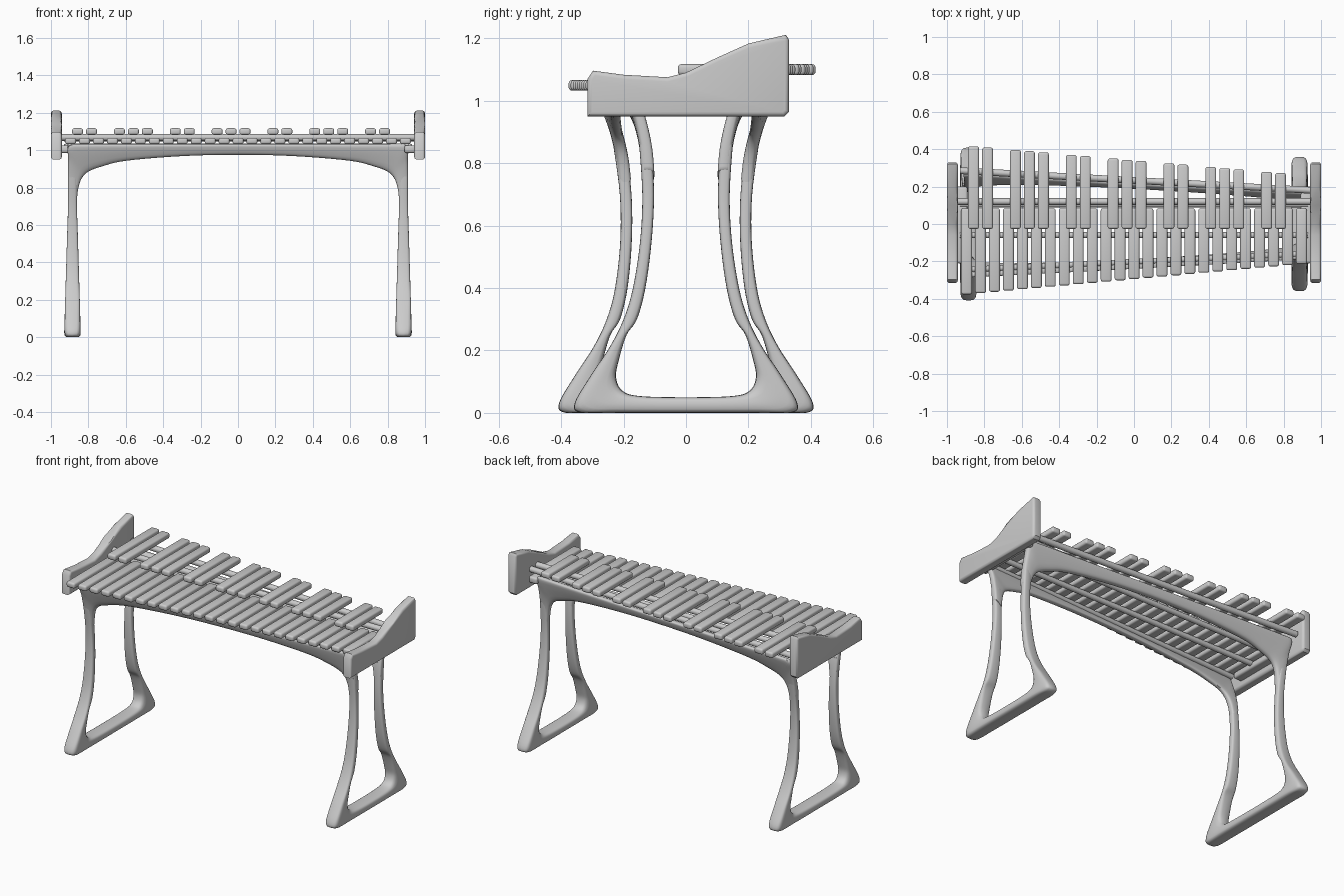
import bpy, bmesh, math
from mathutils import Vector

if "Cube" in bpy.data.objects:
    bpy.data.objects.remove(bpy.data.objects["Cube"])


def finish(name, bm, angle=40):
    bmesh.ops.recalc_face_normals(bm, faces=bm.faces)
    me = bpy.data.meshes.new(name)
    bm.to_mesh(me)
    bm.free()
    ob = bpy.data.objects.new(name, me)
    bpy.context.collection.objects.link(ob)
    bpy.ops.object.select_all(action='DESELECT')
    ob.select_set(True)
    bpy.context.view_layer.objects.active = ob
    bpy.ops.object.shade_smooth_by_angle(angle=math.radians(angle))
    return ob


def spline(p, q, r, s, t):
    return 0.5 * (2 * q + (r - p) * t + (2 * p - 5 * q + 4 * r - s) * t * t
                  + (3 * q - p - 3 * r + s) * t ** 3)


def loft(name, stations, sub=5, sides=20):
    """Smooth tube through stations (outer point, inner point, half thickness)."""
    n = len(stations)
    rows = []
    for i in range(n - 1):
        k = [stations[min(max(i + d, 0), n - 1)] for d in (-1, 0, 1, 2)]
        for j in range(sub + (i == n - 2)):
            rows.append([spline(k[0][c], k[1][c], k[2][c], k[3][c], j / sub) for c in range(3)])
    bm = bmesh.new()
    rings = []
    for a, b, th in rows:
        ring = []
        for m in range(sides):
            w = 2 * math.pi * m / sides
            cx, cy = (math.copysign(abs(v) ** 0.55, v) for v in (math.cos(w), math.sin(w)))
            p = (a + b) / 2 + (a - b) / 2 * cx + th * cy
            p.z = max(p.z, 0)
            ring.append(bm.verts.new(p))
        rings.append(ring)
    for r0, r1 in zip(rings, rings[1:]):
        for m in range(sides):
            bm.faces.new((r0[m], r0[m - 1], r1[m - 1], r1[m]))
    bm.faces.new(rings[0])
    bm.faces.new(rings[-1])
    return finish(name, bm, 60)


def rounded_box(name, lo, hi, bevel):
    bm = bmesh.new()
    bmesh.ops.create_cube(bm, size=1)
    for v in bm.verts:
        v.co = Vector(lo[i] + (v.co[i] + 0.5) * (hi[i] - lo[i]) for i in range(3))
    bmesh.ops.bevel(bm, geom=bm.edges[:], offset=bevel, segments=3, profile=0.5, affect='EDGES')
    return finish(name, bm)


def rail(name, a, b, r):
    a, b = Vector(a), Vector(b)
    bm = bmesh.new()
    bmesh.ops.create_cone(bm, cap_ends=True, segments=16, radius1=r, radius2=r, depth=(b - a).length)
    rot = (b - a).to_track_quat('Z', 'Y')
    for v in bm.verts:
        v.co = rot @ v.co + (a + b) / 2
    return finish(name, bm)


def widen(z):
    return 0.05 + 0.045 * z * z


# Leg frames: U shape, the low-note (left) one is wider
half = [(.150, .110, .86, .86), (.140, .1025, .7, .7), (.147, .11, .55, .55),
        (.170, .13, .4, .4), (.20, .157, .3, .3), (.245, .19, .21, .25),
        (.305, .215, .12, .17), (.357, .224, .03, .115), (.335, .205, 0, .072),
        (.22, .15, 0, .054), (.0, .0, 0, .05)]
for side, extra in ((-1, 1), (1, 0)):
    st = []
    path = [(-1, h) for h in half] + [(1, h) for h in half[-2::-1]]
    for s, (yo, yi, zo, zi) in path:
        hx = 0.045 - 0.021 * min((zo + zi) / 1.4, 1)
        d = extra * (widen(zo) if yo > 0 else 0)
        st.append((Vector((side * .885, s * (yo + d), zo)),
                   Vector((side * .885, s * (yi + d), zi)), Vector((hx, 0, 0))))
    loft(('left' if side < 0 else 'right') + '_leg_frame', st)


# Arched beams joining the leg tops, front and back
def beam_point(x, z, s):
    t = (1 - x / 0.885) / 2
    return Vector((x, s * (.121 + .7 * (z - .75) ** 2 + t * widen(z)), z))


arch = [(.91, .78, .861, .74), (.91, .86, .853, .80), (.908, .95, .835, .85),
        (.905, 1.022, .80, .885), (.83, 1.03, .73, .912), (.66, 1.03, .60, .943),
        (.32, 1.03, .30, .968), (0, 1.03, 0, .975)]
for s, label in ((-1, 'front'), (1, 'back')):
    st = []
    for m, a in [(-1, a) for a in arch] + [(1, a) for a in arch[-2::-1]]:
        st.append((beam_point(m * a[0], a[1], s), beam_point(m * a[2], a[3], s), Vector((0, .02, 0))))
    loft(label + '_arched_beam', st)

# End panels: raised at the back
profile = [(-.315, .95), (-.315, 1.07), (-.298, 1.096), (-.2, 1.083), (-.06, 1.075), (0, 1.09),
           (.1, 1.138), (.2, 1.183), (.32, 1.211), (.33, 1.195), (.33, .965), (.315, .95)]
for side, label in ((-1, 'left'), (1, 'right')):
    bm = bmesh.new()
    f = bm.faces.new([bm.verts.new((side * .942, y, z)) for y, z in profile])
    ext = bmesh.ops.extrude_face_region(bm, geom=[f])
    for v in ext['geom']:
        if isinstance(v, bmesh.types.BMVert):
            v.co.x = side
    rim = [e for e in bm.edges if abs(e.verts[0].co.x - e.verts[1].co.x) < 1e-5]
    bmesh.ops.bevel(bm, geom=rim, offset=.014, segments=4, profile=0.5, affect='EDGES')
    finish(label + '_end_panel', bm)
    # Crossbar that carries the panel
    rounded_box(label + '_crossbar', (side * .92 - .03, -.21, .985), (side * .92 + .03, .2, 1.025), .012)

# Support rails under the bars
rail('natural_inner_rail', (-.93, -.06, 1.018), (.93, -.06, 1.018), .016)
rail('natural_outer_rail', (-.91, -.245, 1.02), (.91, -.16, 1.02), .016)
rail('accidental_inner_rail', (-.95, .12, 1.068), (.95, .12, 1.068), .018)
rail('center_lower_rail', (-.93, .105, 1.015), (.93, .105, 1.015), .016)
rail('accidental_outer_rail', (-.93, .285, 1.064), (.95, .18, 1.064), .018)

# Natural bars, shorter to the right
step = 0.0746
for i in range(25):
    x = -.895 + step * i
    front = -.376 + .163 * i / 24
    rounded_box(f'natural_bar_{i + 1}', (x - .029, front, 1.032), (x + .029, .083, 1.066), .011)

# Accidental bars in groups of two and three
for i in (0, 1, 3, 4, 5, 7, 8, 10, 11, 12, 14, 15, 17, 18, 19, 21, 22):
    x = -.895 + step * (i + 0.5)
    rounded_box(f'accidental_bar_{i + 1}', (x - .029, -.026, 1.082), (x + .029, .415 - .143 * i / 22, 1.117), .011)
